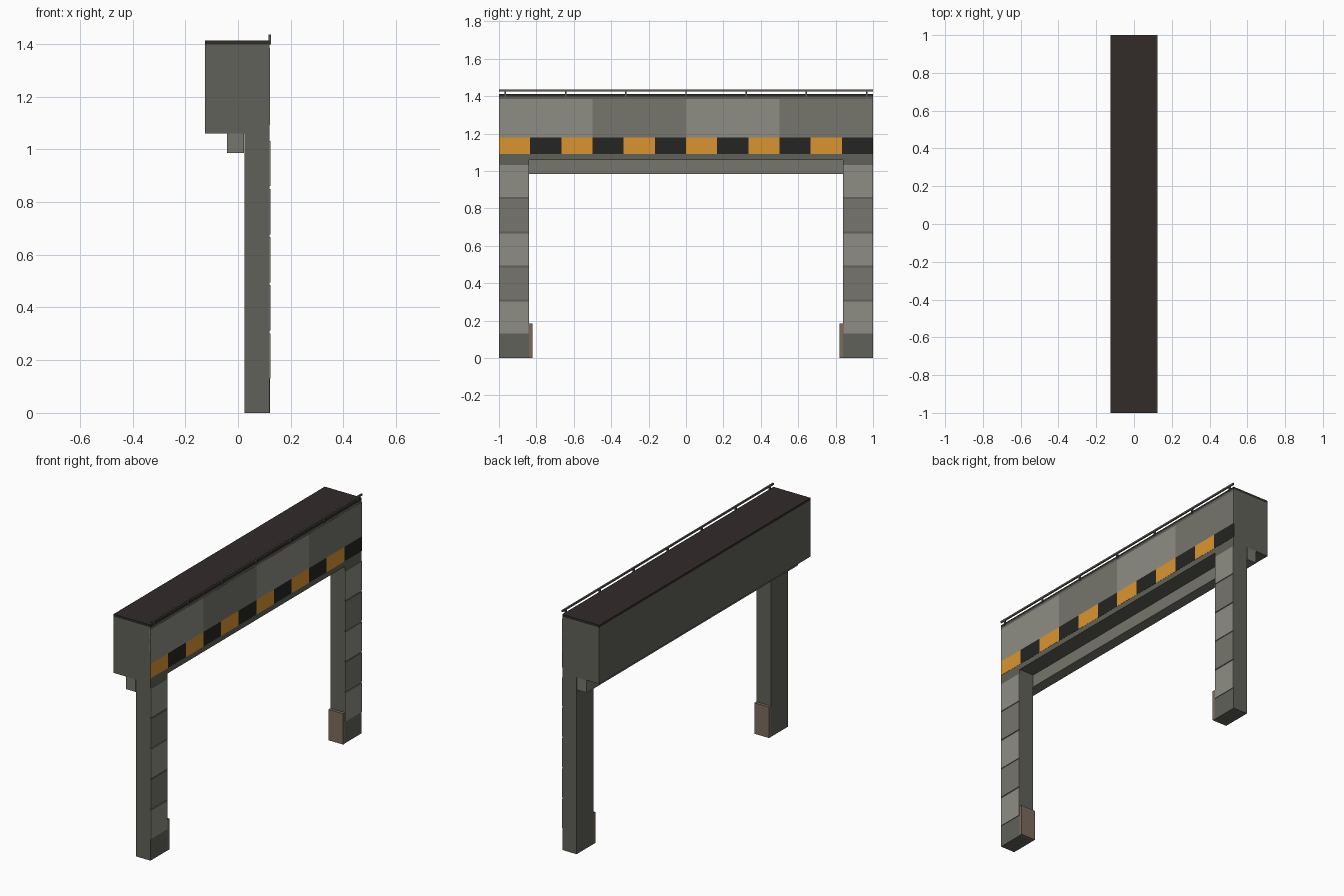
import bpy

if "Cube" in bpy.data.objects:
    bpy.data.objects.remove(bpy.data.objects["Cube"])


def material(name, rgb):
    m = bpy.data.materials.new(name)
    m.diffuse_color = (*rgb, 1)
    m.use_nodes = True
    m.node_tree.nodes["Principled BSDF"].inputs["Base Color"].default_value = m.diffuse_color
    return m


BASE = material("base grey", (0.12, 0.12, 0.10))
MID = material("mid grey", (0.18, 0.18, 0.155))
LIGHT = material("light grey", (0.27, 0.27, 0.235))
ROOF = material("roof dark", (0.032, 0.025, 0.023))
BROWN = material("worn brown", (0.20, 0.15, 0.105))
ORANGE = material("hazard orange", (0.70, 0.30, 0.03))
BLACK = material("hazard black", (0.018, 0.018, 0.016))
RAIL = material("rail metal", (0.11, 0.11, 0.10))


def box(name, x, y, z, mat):
    """Axis-aligned box from (min, max) pairs."""
    lo, hi = zip(x, y, z)
    verts = [(a, b, c) for a in x for b in y for c in z]
    faces = [(0, 1, 3, 2), (4, 6, 7, 5), (0, 4, 5, 1),
             (2, 3, 7, 6), (0, 2, 6, 4), (1, 5, 7, 3)]
    mesh = bpy.data.meshes.new(name)
    mesh.from_pydata(verts, [], faces)
    mesh.materials.append(mat)
    ob = bpy.data.objects.new(name, mesh)
    bpy.context.collection.objects.link(ob)
    return ob


FACE = 0.12  # outer face of header and posts

# Header, roof cap and the beam under it
box("header", (-0.125, FACE), (-1, 1), (1.06, 1.398), BASE)
box("roof_cap", (-0.125, FACE), (-1, 1), (1.398, 1.412), ROOF)
box("under_beam", (-0.042, 0.022), (-1, 1), (0.985, 1.06), MID)

# Four cladding panels on the header face
for i in range(4):
    y = -1 + 0.5 * i
    box(f"header_panel_{i + 1}", (FACE - 0.005, FACE + 0.001), (y, y + 0.5),
        (1.18, 1.385), MID if i % 2 else LIGHT)

# Hazard stripe band
for i in range(12):
    y = -1 + i / 6
    box(f"hazard_stripe_{i + 1}", (FACE - 0.005, FACE + 0.001), (y, y + 1 / 6),
        (1.092, 1.18), BLACK if i % 2 else ORANGE)

# Posts with stacked panels and inner kick plates
for side, label in ((-1, "left"), (1, "right")):
    def span(a, b):
        return tuple(sorted((side * a, side * b)))

    box(f"{label}_post", (0.025, FACE), span(0.84, 1), (0, 1.06), BASE)
    box(f"{label}_kick_plate", (0.025, 0.122), span(0.822, 0.84), (0, 0.185), BROWN)
    for i in range(5):
        z = 0.13 + 0.1825 * i
        box(f"{label}_post_panel_{i + 1}", (FACE - 0.005, 0.1235),
            span(0.843, 0.998), (z, z + 0.172), MID if i % 2 else LIGHT)

# Handrail along the roof edge
box("handrail", (0.116, 0.125), (-1, 1), (1.426, 1.436), RAIL)
for i in range(7):
    y = -0.966 + 0.322 * i
    box(f"rail_stanchion_{i + 1}", (0.116, 0.125), (y - 0.004, y + 0.004),
        (1.398, 1.426), RAIL)
